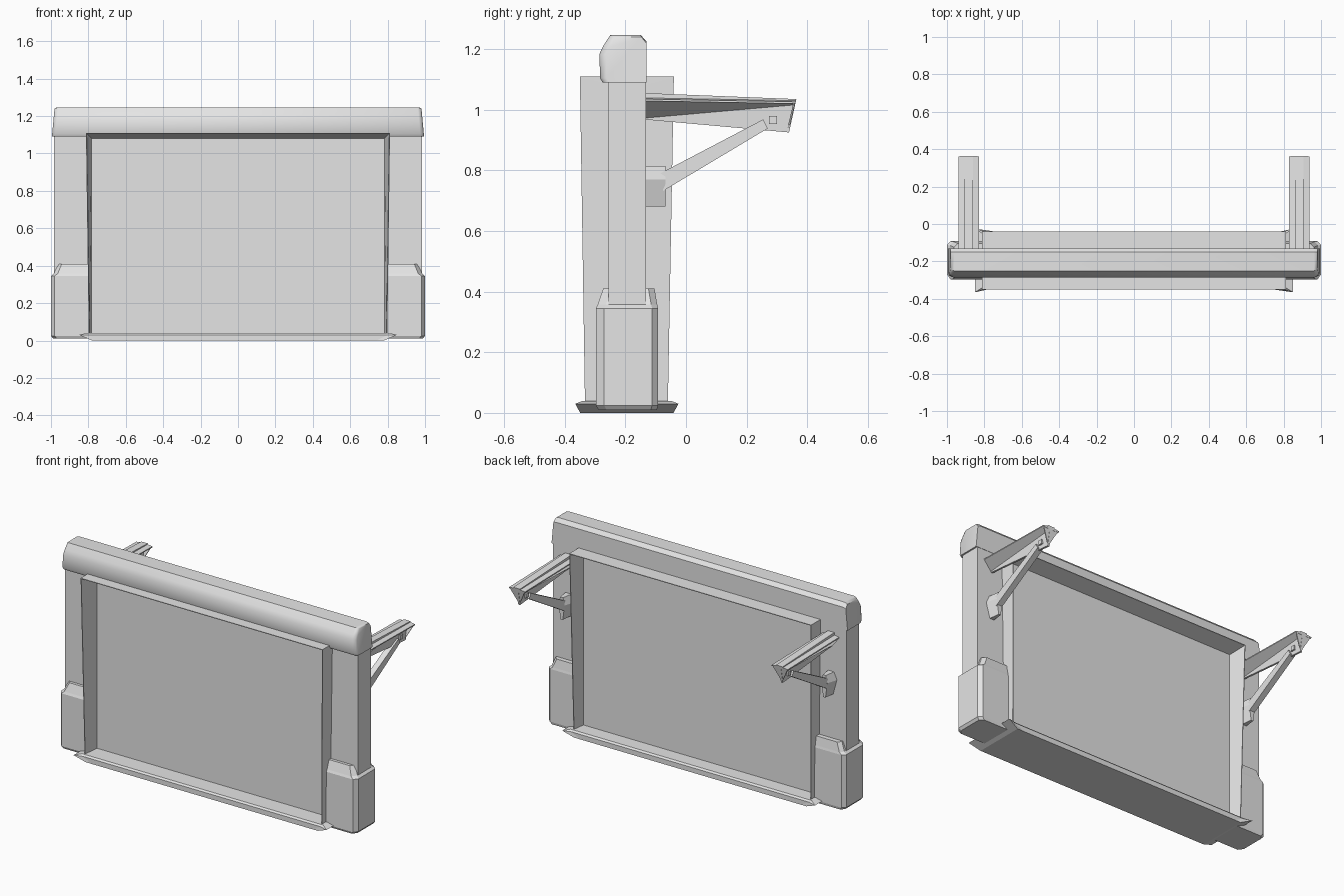
import bpy
import bmesh

cube = bpy.data.objects.get("Cube")
if cube:
    bpy.data.objects.remove(cube, do_unlink=True)

grey = bpy.data.materials.new("plain_grey")
grey.use_nodes = True
grey.diffuse_color = (0.78, 0.78, 0.78, 1)
grey.node_tree.nodes["Principled BSDF"].inputs["Base Color"].default_value = (0.78, 0.78, 0.78, 1)


def loft(name, rings):
    """Closed solid through rings that share a point count."""
    bm = bmesh.new()
    loops = [[bm.verts.new(p) for p in ring] for ring in rings]
    n = len(loops[0])
    for a, b in zip(loops, loops[1:]):
        for i in range(n):
            j = (i + 1) % n
            bm.faces.new((a[i], a[j], b[j], b[i]))
    bm.faces.new(loops[0])
    bm.faces.new(loops[-1])
    bmesh.ops.recalc_face_normals(bm, faces=bm.faces)
    mesh = bpy.data.meshes.new(name)
    bm.to_mesh(mesh)
    bm.free()
    mesh.materials.append(grey)
    ob = bpy.data.objects.new(name, mesh)
    bpy.context.collection.objects.link(ob)
    return ob


def rect(x0, x1, y0, y1, z):
    return [(x0, y0, z), (x1, y0, z), (x1, y1, z), (x0, y1, z)]


def box(name, x0, x1, y0, y1, z0, z1):
    return loft(name, [rect(x0, x1, y0, y1, z0), rect(x0, x1, y0, y1, z1)])


def splay(outer, inner, front, back):
    """Sleeve section: straight outside, inside splayed out to thin edges."""
    lip = outer - 0.004
    return [(outer, front), (lip, front), (inner, PANEL[0]), (inner, PANEL[1]), (lip, back), (outer, back)]


# Thick door panel, lintel and the sleeve top around the opening
PANEL = (-0.235, -0.135)
box("door_panel", -0.79, 0.79, *PANEL, 0.03, 1.09)
box("lintel", -0.98, 0.98, -0.255, -0.132, 1.085, 1.2)
loft("sleeve_top", [[(x, y, z) for z, y in splay(1.11, 1.08, -0.35, -0.04)] for x in (-0.813, 0.813)])


# Threshold with flared corners
def sill_ring(end, mid, flare, depth, z):
    half = depth / 2
    front = [(-end, -half - flare), (-mid, -half), (mid, -half), (end, -half - flare)]
    return [(x, y - 0.195, z) for x, y in front] + [(x, -y - 0.195, z) for x, y in reversed(front)]


loft("threshold", [sill_ring(0.78, 0.74, 0, 0.308, 0), sill_ring(0.85, 0.8, 0.016, 0.308, 0.03),
                   sill_ring(0.81, 0.79, 0, 0.29, 0.04)])

# Rounded top housing, pulled in at both ends
profile = [(-0.275, 1.09), (-0.284, 1.105), (-0.285, 1.185), (-0.272, 1.212), (-0.25, 1.246),
           (-0.15, 1.247), (-0.13, 1.225), (-0.13, 1.09)]


def housing_ring(s, x, k):
    return [(s * (x - (z - 1.09) * 0.09), -0.13 + (y + 0.13) * k, 1.09 + (z - 1.09) * (2 + k) / 3)
            for y, z in profile]


ends = [(0.995, 0.86), (0.99, 0.94), (0.975, 1)]
cap = loft("top_housing", [housing_ring(-1, *e) for e in ends] + [housing_ring(1, *e) for e in reversed(ends)])
bpy.ops.object.select_all(action="DESELECT")
cap.select_set(True)
bpy.context.view_layer.objects.active = cap
bpy.ops.object.shade_smooth_by_angle(angle=0.7)


def plinth_ring(s, inset, pinch, z):
    """Outline of a post base with chamfered outer corners."""
    out, y0, y1 = 1.0 - inset, -0.297 + pinch, -0.092 - pinch * 0.5
    return [(s * x, y, z) for x, y in ((0.8, y0), (out - 0.02, y0), (out, y0 + 0.027),
                                       (out, y1 - 0.02), (out - 0.02, y1), (0.8, y1))]


def arm_ring(cx, y_top, y_low, top, rim, keel, low):
    """Section with a raised rib, two flanges, a tapered underside and a web."""
    half = [(0.022, top), (0.022, rim + 0.004), (0.054, rim), (0.054, rim - 0.006),
            (0.008, keel), (0.006, low)]
    section = half + [(-x, z) for x, z in reversed(half)]
    return [(cx + x, y_top + (y_low - y_top) * (top - z) / (top - low), z) for x, z in section]


for s, side in ((1, "left"), (-1, "right")):
    # Post, plinth and tapered sleeve jamb
    box(side + "_post", s * 0.8, s * 0.985, -0.255, -0.132, 0.02, 1.1)
    loft(side + "_plinth", [plinth_ring(s, 0.012, 0.008, 0.01), plinth_ring(s, 0, 0, 0.025),
                            plinth_ring(s, 0, 0, 0.345), plinth_ring(s, 0.016, 0.006, 0.358),
                            plinth_ring(s, 0.038, 0.024, 0.41)])
    loft(side + "_sleeve_jamb", [[(s * x, y, z) for x, y in splay(outer, 0.783, front, back)]
                                 for outer, front, back, z in ((0.798, -0.333, -0.06, 0.02),
                                                               (0.813, -0.35, -0.04, 1.11))])

    # Bracket arm with a triangular end gusset
    cx = s * 0.883
    loft(side + "_bracket_arm", [arm_ring(cx, -0.14, -0.14, 1.055, 1.035, 0.972, 0.968),
                                 arm_ring(cx, 0.364, 0.34, 1.035, 1.026, 1.016, 0.925)])
    loft(side + "_arm_gusset", [[(cx - 0.05, 0.36 - d, 1.022), (cx + 0.05, 0.36 - d, 1.022),
                                 (cx, 0.338 - d, 0.928)] for d in (0, 0.006)])

    # Wall mount, diagonal strut and pivot pin
    mount = [(-0.02, 0.815), (0.02, 0.815), (0.04, 0.77), (0.015, 0.68), (-0.015, 0.68), (-0.04, 0.77)]
    loft(side + "_strut_mount", [[(cx + x * k, y, z) for x, z in mount]
                                 for y, k in ((-0.135, 1), (-0.067, 0.5))])
    loft(side + "_strut", [[(cx + x, y + d * 0.5, z - d) for x, d in
                            ((-0.018, -w), (0.018, -w), (0.018, w), (-0.018, w))]
                           for y, z, w in ((-0.088, 0.757, 0.025), (0.262, 0.953, 0.015))])
    box(side + "_pivot_pin", cx - 0.016, cx + 0.016, 0.274, 0.3, 0.953, 0.979)
